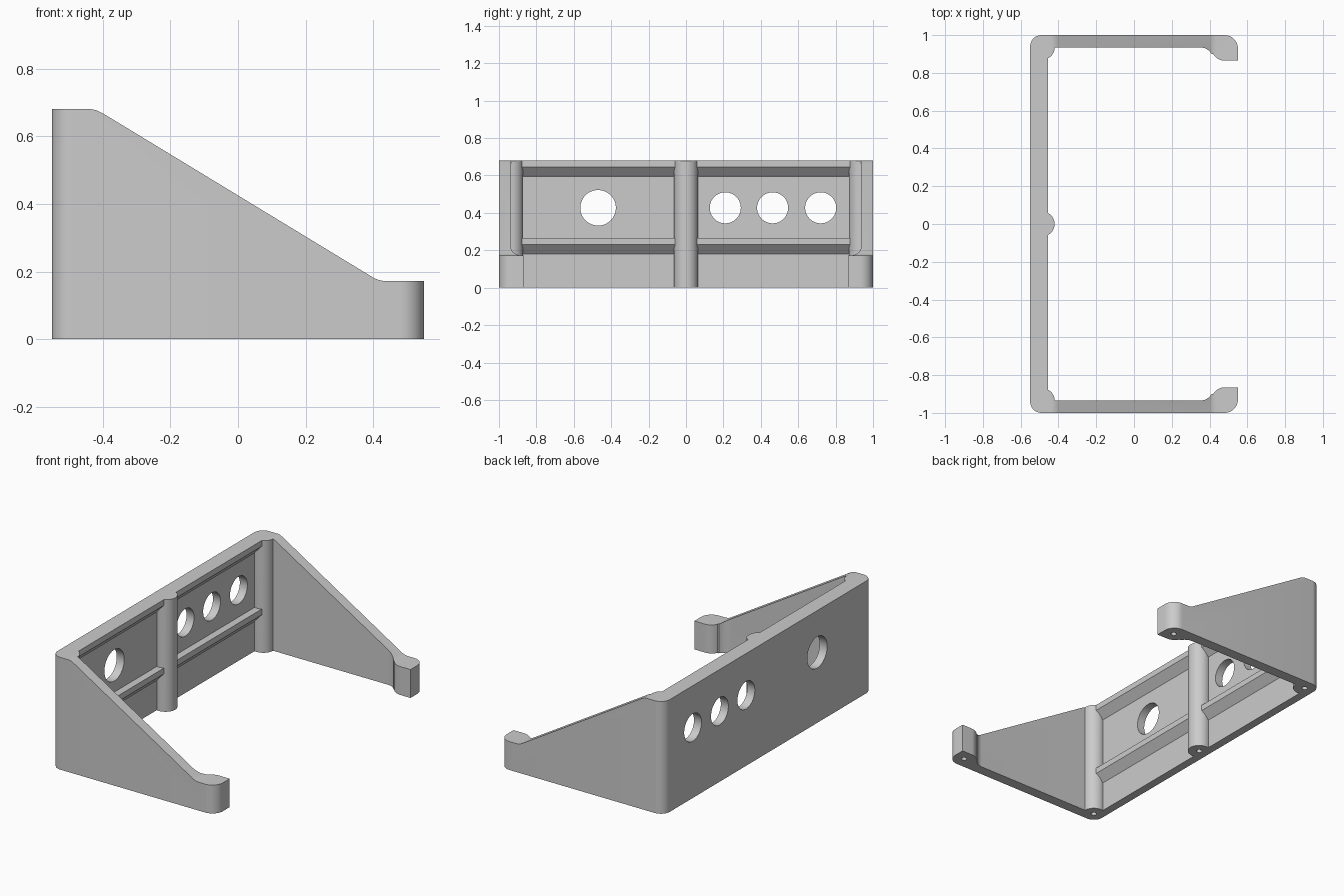
import bpy
import bmesh
from math import sin, cos, radians
from mathutils import Vector

if "Cube" in bpy.data.objects:
    bpy.data.objects.remove(bpy.data.objects["Cube"])

grey = bpy.data.materials.new("plain grey")
grey.use_nodes = True
grey.diffuse_color = (0.6, 0.6, 0.6, 1)
grey.node_tree.nodes["Principled BSDF"].inputs["Base Color"].default_value = (0.6, 0.6, 0.6, 1)


def arc(cx, cy, r, start, end, n=12):
    angles = [radians(start + (end - start) * i / n) for i in range(n + 1)]
    return [(cx + r * cos(a), cy + r * sin(a)) for a in angles]


def prism(name, points, start, length):
    """Extrude a closed loop of 3D points from an offset along a vector."""
    bm = bmesh.new()
    face = bm.faces.new([bm.verts.new(Vector(p) + Vector(start)) for p in points])
    out = bmesh.ops.extrude_face_region(bm, geom=[face], use_keep_orig=True)
    moved = [v for v in out["geom"] if isinstance(v, bmesh.types.BMVert)]
    bmesh.ops.translate(bm, verts=moved, vec=length)
    bmesh.ops.recalc_face_normals(bm, faces=bm.faces)
    mesh = bpy.data.meshes.new(name)
    bm.to_mesh(mesh)
    bm.free()
    mesh.materials.append(grey)
    obj = bpy.data.objects.new(name, mesh)
    bpy.context.collection.objects.link(obj)
    return obj


def combine(base, tool, operation):
    """Apply a boolean and discard the tool."""
    mod = base.modifiers.new("join", "BOOLEAN")
    mod.operation, mod.object, mod.solver = operation, tool, "EXACT"
    bpy.context.view_layer.objects.active = base
    bpy.ops.object.modifier_apply(modifier=mod.name)
    bpy.data.objects.remove(tool)


def across(profile):
    return [(x, 0, z) for x, z in profile]


# Plan outline: centre post, corner post, side wall, hooked end, outer corners
PANEL, POST_X, POST_R, SIDE_Y = -0.5, -0.485, 0.065, 0.935
half = (arc(POST_X, 0, POST_R, 0, 103)
        + arc(POST_X, SIDE_Y, POST_R, -103, 0)
        + arc(0.35, 0.865, 0.07, 90, 30)
        + arc(0.48, 0.935, 0.07, 210, 270)
        + [(0.55, 0.865)]
        + arc(0.48, 0.93, 0.07, 0, 90)
        + arc(-0.49, 0.94, 0.06, 90, 180))
outline = half + [(x, -y) for x, y in reversed(half[1:])]
bracket = prism("wall_bracket", [(x, y, 0) for x, y in outline], (0, 0, 0), (0, 0, 0.8))

# Top lip and middle rib along the inside of the long panel
LIP = -0.455
lip = prism("top_lip", across([(-0.53, 0.8), (LIP, 0.8), (LIP, 0.645), (PANEL, 0.595), (-0.53, 0.595)]),
            (0, -0.95, 0), (0, 1.9, 0))
rib = prism("middle_rib", across([(-0.53, 0.265), (LIP, 0.265), (LIP, 0.23), (PANEL, 0.18), (-0.53, 0.18)]),
            (0, -0.95, 0), (0, 1.9, 0))
combine(bracket, lip, "UNION")
combine(bracket, rib, "UNION")

# Sloping silhouette of the side walls, with softened bends
slope = [(-0.7, -0.1), (-0.7, 0.68), (-0.435, 0.68), (-0.418, 0.677), (-0.4, 0.668),
         (0.4, 0.182), (0.415, 0.175), (0.432, 0.172), (0.7, 0.172), (0.7, -0.1)]
combine(bracket, prism("slope", across(slope), (0, -1.2, 0), (0, 2.4, 0)), "INTERSECT")

# Round openings through the long panel
for y, r in ((-0.47, 0.095), (0.21, 0.083), (0.463, 0.083), (0.72, 0.083)):
    ring = [(0, a, b) for a, b in arc(y, 0.427, r, 0, 352.5, 47)]
    combine(bracket, prism("opening", ring, (-0.7, 0, 0), (0.4, 0, 0)), "DIFFERENCE")

# Screw holes in the underside of posts and hooks
for x, y in ((POST_X, 0), (POST_X, 0.935), (POST_X, -0.935), (0.485, 0.93), (0.485, -0.93)):
    ring = [(a, b, 0) for a, b in arc(x, y, 0.016, 0, 345, 23)]
    combine(bracket, prism("screw_hole", ring, (0, 0, -0.1), (0, 0, 0.2)), "DIFFERENCE")

bpy.ops.object.select_all(action="DESELECT")
bracket.select_set(True)
bpy.context.view_layer.objects.active = bracket
bpy.ops.object.shade_smooth_by_angle(angle=radians(30))
